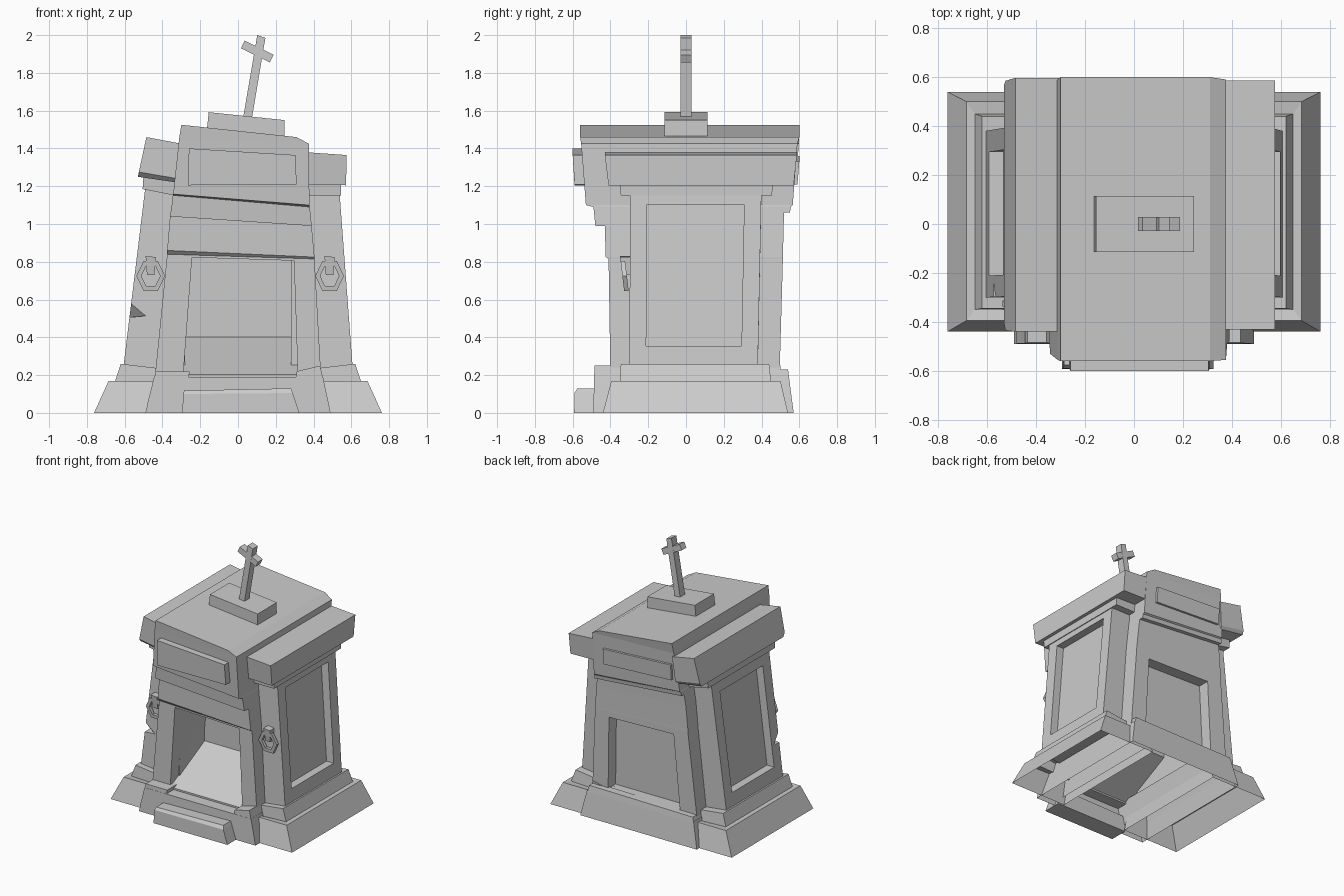
import bpy, bmesh, math
from mathutils import Vector, Matrix

if "Cube" in bpy.data.objects:
    bpy.data.objects.remove(bpy.data.objects["Cube"])


def finish(name, bm):
    bm.normal_update()
    me = bpy.data.meshes.new(name)
    bm.to_mesh(me)
    bm.free()
    ob = bpy.data.objects.new(name, me)
    bpy.context.collection.objects.link(ob)
    return ob


def recess(bm, face, u0, u1, v0, v1, push, lift=0.0):
    """Sink a panel into a quad face; u runs along the bottom edge, v goes up."""
    outer = list(face.verts)
    a, b, c, d = [v.co.copy() for v in outer]
    at = lambda u, v: a.lerp(b, u).lerp(d.lerp(c, u), v)
    rim_co = [at(u0, v0), at(u1, v0), at(u1, v1), at(u0, v1)]
    bm.faces.remove(face)
    rim = [bm.verts.new(p) for p in rim_co]
    deep = [bm.verts.new(p + Vector(push) + Vector((0, 0, lift if i < 2 else 0)))
            for i, p in enumerate(rim_co)]
    for lo, hi in ((outer, rim), (rim, deep)):
        for i in range(4):
            j = (i + 1) % 4
            bm.faces.new((lo[i], lo[j], hi[j], hi[i]))
    bm.faces.new(deep)


def loft(name, rings, panels=(), bottom=True):
    """Stack tilted rectangles (x_left, z_left, x_right, z_right, y_front, y_back).
    panels: (level, side, u0, u1, v0, v1, push, lift); sides 0 front 1 right 2 back 3 left."""
    bm = bmesh.new()
    vs = [[bm.verts.new(p) for p in ((xl, y0, zl), (xr, y0, zr), (xr, y1, zr), (xl, y1, zl))]
          for xl, zl, xr, zr, y0, y1 in rings]
    sides = {}
    for n in range(len(vs) - 1):
        for k in range(4):
            j = (k + 1) % 4
            sides[n, k] = bm.faces.new((vs[n][k], vs[n][j], vs[n + 1][j], vs[n + 1][k]))
    bm.faces.new(vs[-1])
    if bottom:
        bm.faces.new(vs[0][::-1])
    for level, k, *rest in panels:
        recess(bm, sides[level, k], *rest)
    return finish(name, bm)


# Central body: plinth, wall with front niche and back door recess, lintel, cornice, roof
loft("central_body", [
    (-.49, 0, .49, 0, -.49, .57),
    (-.445, .19, .45, .19, -.487, .545),
    (-.44, .19, .44, .19, -.40, .495),
    (-.375, .84, .405, .815, -.41, .513),
    (-.375, .86, .405, .825, -.425, .513),
    (-.36, 1.04, .39, .99, -.43, .517),
    (-.36, 1.04, .39, .99, -.48, .517),
    (-.348, 1.12, .383, 1.06, -.487, .52),
    (-.348, 1.12, .383, 1.06, -.487, .55),
    (-.345, 1.152, .38, 1.09, -.49, .555),
    (-.343, 1.158, .378, 1.10, -.53, .565),
    (-.312, 1.45, .375, 1.425, -.555, .59),
    (-.30, 1.525, .31, 1.46, -.56, .60),
], panels=[
    (2, 0, .17, .86, .02, .98, (0, .40, 0), .20),
    (2, 2, .15, .84, .05, .93, (0, -.09, 0), 0),
], bottom=False)

# Raised plinth shoulders either side of the niche, and the ledge along the back
loft("plinth_shoulder_left", [(-.48, .05, -.29, .05, -.4885, .50),
                              (-.435, .22, -.255, .22, -.485, .50)], bottom=False)
loft("plinth_shoulder_right", [(.30, .05, .48, .05, -.4885, .50),
                               (.31, .22, .435, .25, -.485, .50)], bottom=False)
loft("plinth_back_ledge", [(-.446, .18, .446, .18, .48, .547),
                           (-.435, .22, .435, .23, .48, .54)], bottom=False)

# Front step with a chipped right end
loft("front_step", [(-.295, 0, .325, 0, -.592, -.45),
                    (-.29, .10, .29, .105, -.59, -.45),
                    (-.285, .118, .28, .13, -.575, -.45)])

# Name plates, front and back
loft("front_plate", [(-.265, 1.205, .31, 1.21, -.59, -.50),
                     (-.26, 1.40, .305, 1.365, -.60, -.50)])
loft("back_plate", [(-.29, 1.24, .28, 1.21, .53, .59),
                    (-.29, 1.36, .28, 1.33, .53, .60)])

# Side wings: base tiers, tower with sunken panel, cornice, roof slab
for side, s in (("left", -1), ("right", 1)):
    def ring(xo, zo, zi, y0, y1, xi=.28):
        return (-xo, zo, -xi, zi, y0, y1) if s < 0 else (xi, zi, xo, zo, y0, y1)
    loft(f"wing_base_{side}", [
        ring(.762, 0, 0, -.44, .54),
        ring(.685, .17, .17, -.395, .50),
        ring(.65, .17, .155, -.35, .45),
        ring(.62, .26, .22, -.345, .44)], bottom=False)
    top_x = .49 if s < 0 else .535
    tower = loft(f"wing_tower_{side}", [
        ring(.607, .24, .20, -.30, .38),
        ring(top_x, 1.20, 1.17, -.295, .40)],
        panels=[(0, 2 + s * -1, .13, .87, .12, .90, (-s * .06, 0, 0), 0)])
    if s < 0:
        loft("wing_cornice_left", [ring(.505, 1.185, 1.14, -.345, .455),
                                   ring(.50, 1.26, 1.21, -.35, .46)])
        loft("wing_roof_left", [ring(.53, 1.25, 1.22, -.41, .57, .325),
                                ring(.525, 1.275, 1.24, -.435, .585, .32),
                                ring(.485, 1.46, 1.425, -.44, .597, .30)])
        # Chip broken out of the front corner
        bm = bmesh.new()
        for p in ((-.46, -.32, .515), (-.64, -.32, .50), (-.62, -.20, .505), (-.56, -.32, .60)):
            bm.verts.new(p)
        bmesh.ops.convex_hull(bm, input=bm.verts[:])
        cutter = finish("chip_cutter", bm)
        cutter.hide_render = True
        cutter.hide_viewport = True
        mod = tower.modifiers.new("chip", "BOOLEAN")
        mod.operation = "DIFFERENCE"
        mod.object = cutter
    else:
        loft("wing_cornice_right", [ring(.545, 1.15, 1.15, -.345, .455),
                                    ring(.545, 1.215, 1.22, -.35, .46)])
        loft("wing_roof_right", [ring(.572, 1.205, 1.21, -.41, .57, .36),
                                 ring(.575, 1.365, 1.38, -.43, .587, .36)])

    # Hexagonal hanging handle and its bracket
    cx = -.462 if s < 0 else .485
    loft(f"handle_bracket_{side}", [(cx - .02, .73, cx + .02, .73, -.335, -.29),
                                    (cx - .027, .83, cx + .027, .825, -.35, -.29)])
    bm = bmesh.new()
    loops = []
    for i in range(6):
        t = i * math.pi / 3
        prof = []
        for r, y in ((.076, -.012), (.076, .012), (.05, .012), (.05, -.012)):
            z = .725 + r * 1.2 * math.sin(t)
            prof.append(bm.verts.new((cx + r * math.cos(t), -.325 + y - (z - .725) * .12, z)))
        loops.append(prof)
    for i in range(6):
        p, q = loops[i], loops[(i + 1) % 6]
        for k in range(4):
            m = (k + 1) % 4
            bm.faces.new((p[k], p[m], q[m], q[k]))
    bmesh.ops.recalc_face_normals(bm, faces=bm.faces[:])
    finish(f"handle_ring_{side}", bm)

# Leaning cross on its pedestal
loft("cross_pedestal", [(-.168, 1.47, .245, 1.43, -.115, .115),
                        (-.155, 1.592, .245, 1.55, -.115, .115)])
loft("cross_shaft", [(.025, 1.55, .072, 1.55, -.029, .029),
                     (.102, 2.0, .145, 1.985, -.029, .029)])
bm = bmesh.new()
bmesh.ops.create_cube(bm, size=1, matrix=Matrix.Translation((.102, 0, 1.913))
                      @ Matrix.Rotation(math.radians(26), 4, "Y")
                      @ Matrix.Diagonal((.17, .056, .045, 1)))
finish("cross_arm", bm)
